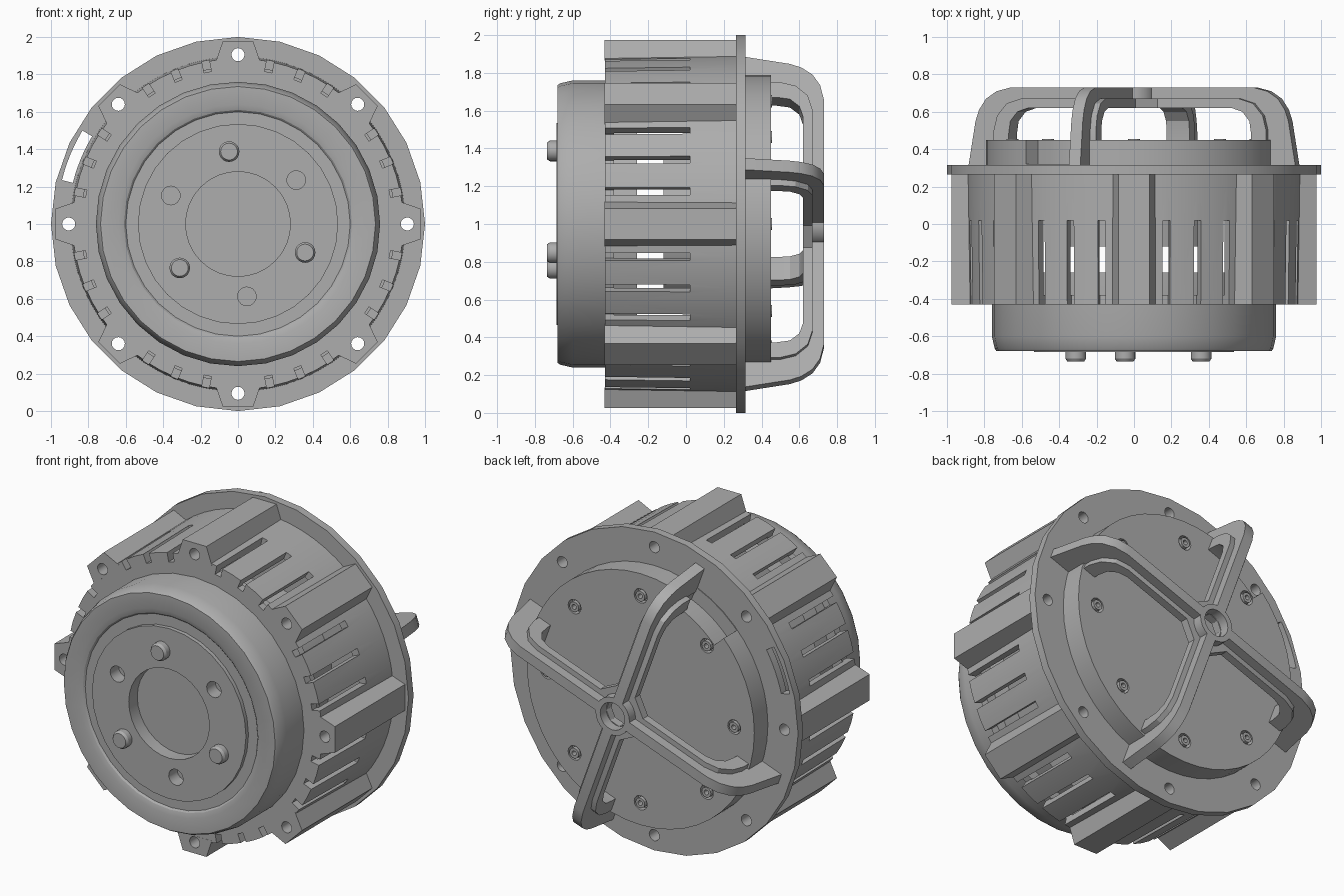
import bpy, bmesh, math
from mathutils import Vector

cube = bpy.data.objects.get("Cube")
if cube:
    bpy.data.objects.remove(cube, do_unlink=True)

grey = bpy.data.materials.new("cast grey")
grey.use_nodes = True
COLOUR = (0.42, 0.42, 0.42, 1)
grey.diffuse_color = COLOUR
grey.node_tree.nodes["Principled BSDF"].inputs["Base Color"].default_value = COLOUR


def polar(r, t, y, deg):
    """Radial r, tangential t and depth y, turned about the shaft axis."""
    a = math.radians(deg)
    return Vector((r * math.cos(a) - t * math.sin(a), y,
                   1 + r * math.sin(a) + t * math.cos(a)))


def finish(bm, name):
    bmesh.ops.remove_doubles(bm, verts=bm.verts, dist=1e-5)
    bmesh.ops.recalc_face_normals(bm, faces=bm.faces)
    mesh = bpy.data.meshes.new(name)
    bm.to_mesh(mesh)
    bm.free()
    mesh.materials.append(grey)
    ob = bpy.data.objects.new(name, mesh)
    bpy.context.collection.objects.link(ob)
    return ob


def revolve(name, profile, seg, closed=False, phase=90):
    bm = bmesh.new()
    rings = [[bm.verts.new(polar(r, 0, y, phase + 360 * i / seg)) for i in range(seg)]
             if r > 0 else [bm.verts.new((0, y, 1))] * seg for r, y in profile]
    pairs = list(zip(rings, rings[1:]))
    if closed:
        pairs.append((rings[-1], rings[0]))
    for a, b in pairs:
        for i in range(seg):
            j = (i + 1) % seg
            bm.faces.new(list(dict.fromkeys((a[i], a[j], b[j], b[i]))))
    return finish(bm, name)


def slab(bm, low, high):
    """Solid between two matching loops."""
    a = [bm.verts.new(p) for p in low]
    b = [bm.verts.new(p) for p in high]
    bm.faces.new(a)
    bm.faces.new(b[::-1])
    for i in range(len(a)):
        j = (i + 1) % len(a)
        bm.faces.new((a[i], a[j], b[j], b[i]))


def along_y(bm, shape, y0, y1, deg):
    slab(bm, [polar(r, t, y0, deg) for r, t in shape],
         [polar(r, t, y1, deg) for r, t in shape])


def across(bm, shape, width, deg):
    slab(bm, [polar(r, -width / 2, y, deg) for r, y in shape],
         [polar(r, width / 2, y, deg) for r, y in shape])


def disc(centre, radius, n=16):
    return [(centre + radius * math.cos(math.tau * i / n),
             radius * math.sin(math.tau * i / n)) for i in range(n)]


def sector(r0, r1, a0, a1, n=6):
    angles = [math.radians(a0 + (a1 - a0) * i / n) for i in range(n + 1)]
    return ([(r0 * math.cos(a), r0 * math.sin(a)) for a in angles]
            + [(r1 * math.cos(a), r1 * math.sin(a)) for a in reversed(angles)])


def cut(ob, shapes):
    """Subtract a list of (shape, y0, y1, angle) prisms."""
    bm = bmesh.new()
    for s in shapes:
        along_y(bm, *s)
    cutter = finish(bm, "cutter")
    cutter.hide_render = True
    mod = ob.modifiers.new("cut", 'BOOLEAN')
    mod.operation, mod.solver, mod.object = 'DIFFERENCE', 'EXACT', cutter
    bpy.context.view_layer.objects.active = ob
    bpy.ops.object.modifier_apply(modifier=mod.name)
    bpy.data.objects.remove(cutter, do_unlink=True)


EIGHTHS = [45 * i for i in range(8)]
bolt_holes = [(disc(0.905, 0.035), -0.6, 0.5, a) for a in EIGHTHS]

# Mounting flange with bolt holes and a cable slot
flange = revolve("mounting_flange",
                 [(0, 0.265), (1, 0.265), (1, 0.315), (0, 0.315)], 28)
cut(flange, bolt_holes + [(sector(0.91, 0.97, 149, 166), 0.2, 0.4, 0)])

# Vented housing shell with a front lip
housing = revolve("vented_housing", [(0.74, -0.43), (0.885, -0.43), (0.895, 0.265),
                                     (0.84, 0.265), (0.84, -0.38), (0.74, -0.38)],
                  64, closed=True)
slot = [(0.828, -0.02), (0.95, -0.02), (0.95, 0.02), (0.828, 0.02)]
cut(housing, bolt_holes + [(slot, -0.5, 0.02, a + 11.25 * k)
                           for a in EIGHTHS for k in (1, 2, 3)])

# Bolt lugs along the housing
bm = bmesh.new()
for a in EIGHTHS:
    along_y(bm, [(0.865, -0.12), (0.975, -0.082), (0.975, 0.082), (0.865, 0.12)],
            -0.431, 0.265, a)
lugs = finish(bm, "bolt_lugs")
cut(lugs, bolt_holes)

# Front rotor drum with groove, shaft recess and pin holes
drum = revolve("rotor_drum", [(0, -0.60), (0.28, -0.60), (0.28, -0.685), (0.535, -0.685),
                              (0.535, -0.66), (0.60, -0.66), (0.61, -0.67), (0.64, -0.68),
                              (0.735, -0.68), (0.745, -0.665), (0.76, -0.60),
                              (0.76, -0.26), (0, -0.26)], 32)
cut(drum, [(disc(0.39, 0.05), -0.8, -0.6, a) for a in (37, 157, 277)])

# Drive pins
for i, a in enumerate((97, 217, 337)):
    pin = revolve(f"drive_pin_{i + 1}", [(0, -0.735), (0.045, -0.735), (0.055, -0.72),
                                         (0.055, -0.65), (0, -0.65)], 20)
    pin.location = polar(0.39, 0, 0, a) - Vector((0, 0, 1))

# Inner stator core
revolve("stator_core", [(0, -0.12), (0.47, -0.12), (0.47, 0.27), (0, 0.27)], 32)

# Rear cover with a side notch and screw recesses
cover = revolve("rear_cover", [(0, 0.31), (0.79, 0.31), (0.79, 0.45), (0, 0.45)], 48)
cut(cover, [(sector(0.70, 0.85, 112, 137), 0.32, 0.6, 0)]
    + [(disc(0.65, 0.045), 0.41, 0.6, a) for a in EIGHTHS])
for i, a in enumerate(EIGHTHS):
    screw = revolve(f"cover_screw_{i + 1}", [(0.015, 0.40), (0.032, 0.40), (0.032, 0.455),
                                             (0.015, 0.455)], 12, closed=True)
    screw.location = polar(0.65, 0, 0, a) - Vector((0, 0, 1))

# Rear guard: four arms, each a thin outer fin over a wider inner band
fin = [(0.93, 0.31), (0.89, 0.55), (0.87, 0.61), (0.83, 0.67), (0.77, 0.71), (0.69, 0.73),
       (0.05, 0.73), (0.05, 0.65), (0.58, 0.65), (0.68, 0.62), (0.74, 0.56), (0.76, 0.48),
       (0.76, 0.31)]
band = [(0.775, 0.42), (0.775, 0.50), (0.755, 0.58), (0.70, 0.645), (0.62, 0.67),
        (0.05, 0.67), (0.05, 0.62), (0.58, 0.62), (0.64, 0.60), (0.68, 0.55), (0.69, 0.48),
        (0.69, 0.42)]
for i in range(4):
    angle = 20 + 90 * i
    for label, shape, width in (("fin", fin, 0.065), ("band", band, 0.13)):
        bm = bmesh.new()
        across(bm, shape, width, angle)
        arm = finish(bm, f"guard_{label}_{i + 1}")
        cut(arm, [(disc(0, 0.085, 24), 0.5, 0.8, 0)])

# Guard hub ring and the web that blends the bands around it
revolve("guard_hub", [(0.085, 0.62), (0.118, 0.62), (0.118, 0.73), (0.085, 0.73)],
        24, closed=True)
revolve("guard_hub_web", [(0.085, 0.62), (0.17, 0.62), (0.17, 0.67), (0.085, 0.67)],
        8, closed=True, phase=42.5)

# Smooth the round parts and keep hard edges
bpy.ops.object.select_all(action='DESELECT')
for ob in bpy.context.scene.objects:
    if ob.type == 'MESH':
        ob.select_set(True)
        bpy.context.view_layer.objects.active = ob
bpy.ops.object.shade_smooth_by_angle(angle=math.radians(25))
